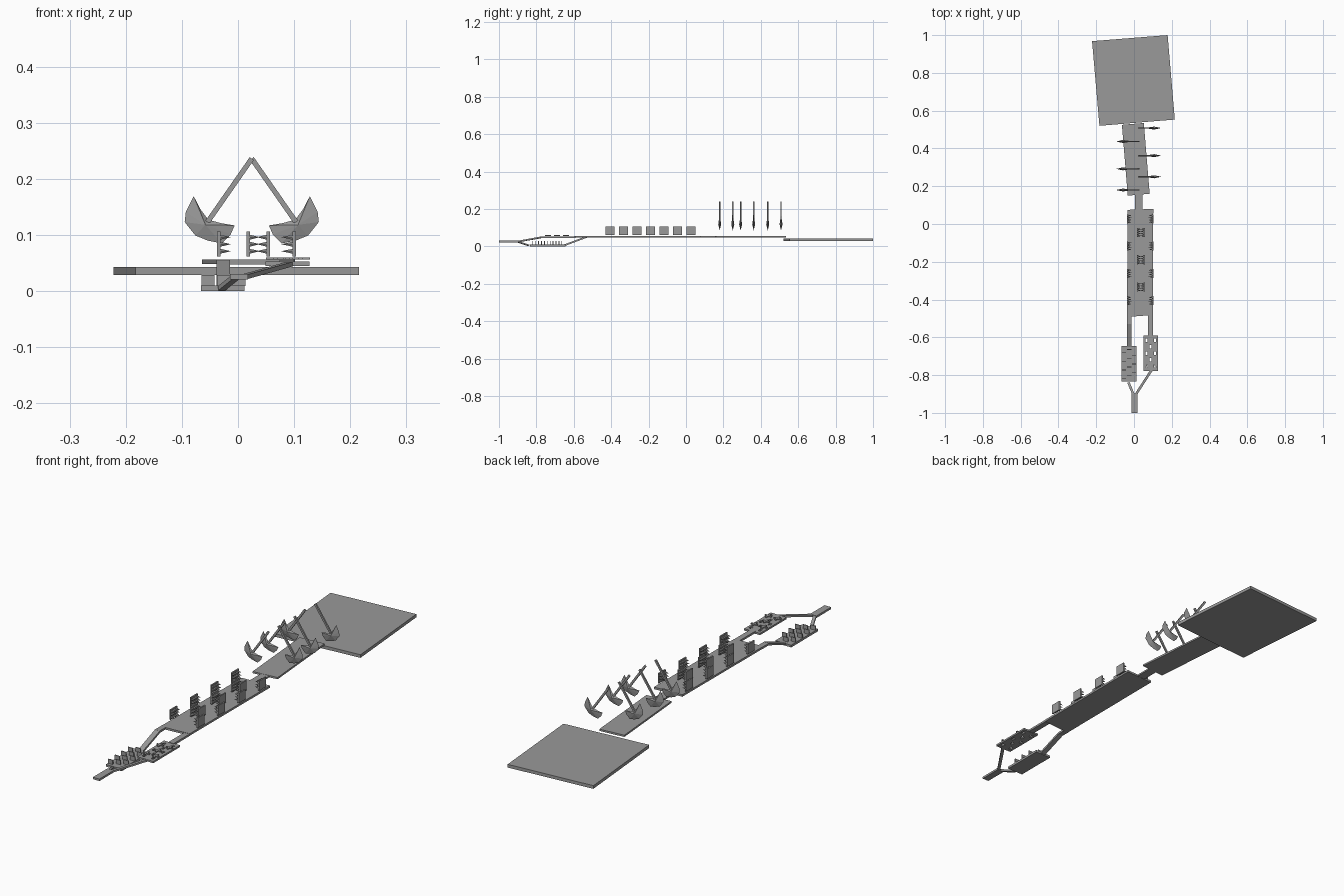
import bpy, bmesh, math
from mathutils import Vector, Matrix

if "Cube" in bpy.data.objects:
    bpy.data.objects.remove(bpy.data.objects["Cube"])

grey = bpy.data.materials.new("plain_grey")
grey.diffuse_color = (0.32, 0.32, 0.32, 1)
grey.use_nodes = True
grey.node_tree.nodes["Principled BSDF"].inputs["Base Color"].default_value = grey.diffuse_color


def finish(name, bm):
    bmesh.ops.recalc_face_normals(bm, faces=bm.faces)
    me = bpy.data.meshes.new(name)
    bm.to_mesh(me)
    bm.free()
    me.materials.append(grey)
    ob = bpy.data.objects.new(name, me)
    bpy.context.collection.objects.link(ob)
    return ob


def add_prism(bm, outline, z0, z1):
    """Extrude a flat outline between two heights."""
    low = [bm.verts.new((x, y, z0)) for x, y in outline]
    top = [bm.verts.new((x, y, z1)) for x, y in outline]
    bm.faces.new(low)
    bm.faces.new(top)
    n = len(outline)
    for i in range(n):
        j = (i + 1) % n
        bm.faces.new((low[i], low[j], top[j], top[i]))


def add_box(bm, x0, x1, y0, y1, z0, z1):
    add_prism(bm, [(x0, y0), (x1, y0), (x1, y1), (x0, y1)], z0, z1)


def add_beam(bm, a, b, width, thick, side):
    """Rectangular bar from a to b, its width measured along side."""
    a, b, side = Vector(a), Vector(b), Vector(side).normalized()
    up = (b - a).cross(side).normalized() * thick / 2
    w = side * width / 2
    ends = [[bm.verts.new(p + s * w + t * up) for s, t in ((-1, -1), (1, -1), (1, 1), (-1, 1))]
            for p in (a, b)]
    bm.faces.new(ends[0])
    bm.faces.new(ends[1])
    for i in range(4):
        j = (i + 1) % 4
        bm.faces.new((ends[0][i], ends[0][j], ends[1][j], ends[1][i]))


def prism(name, outline, z0, z1):
    bm = bmesh.new()
    add_prism(bm, outline, z0, z1)
    return finish(name, bm)


def box(name, *dims):
    bm = bmesh.new()
    add_box(bm, *dims)
    return finish(name, bm)


def beam(name, *args):
    bm = bmesh.new()
    add_beam(bm, *args)
    return finish(name, bm)


# Large end platform and the walkway leading to it
prism("end_platform", [(-0.183, 0.52), (0.216, 0.553), (0.178, 1.0), (-0.222, 0.968)], 0.029, 0.043)
prism("axe_walkway", [(-0.033, 0.15), (0.083, 0.16), (0.052, 0.535), (-0.064, 0.525)], 0.048, 0.056)
box("walkway_link", 0.005, 0.045, 0.07, 0.16, 0.048, 0.055)

# Main deck with its two rails
prism("main_deck", [(-0.037, -0.492), (0.1, -0.482), (0.102, 0.08), (-0.034, 0.075)], 0.047, 0.056)
box("left_rail", -0.038, -0.014, -0.53, -0.485, 0.047, 0.056)
beam("left_ramp", (-0.026, -0.527, 0.052), (-0.026, -0.65, 0.006), 0.024, 0.009, (1, 0, 0))
box("right_rail", 0.074, 0.1, -0.595, -0.48, 0.046, 0.055)

# Start platform and the forked paths
box("start_platform", -0.014, 0.018, -1.0, -0.897, 0.021, 0.03)
beam("low_path", (-0.004, -0.9, 0.025), (-0.029, -0.84, 0.005), 0.013, 0.008, (1, 0.3, 0))
beam("high_path", (0.01, -0.902, 0.025), (0.092, -0.775, 0.048), 0.013, 0.008, (1, -0.65, 0))

# Low platform with staggered upright plates
box("low_platform", -0.066, 0.012, -0.835, -0.645, 0.0, 0.01)
bm = bmesh.new()
for i in range(11):
    x = -0.065 + 0.0275 * (i % 3)
    y = -0.819 + 0.0155 * i
    add_box(bm, x, x + 0.023, y - 0.002, y + 0.002, 0.009, 0.029)
finish("low_platform_plates", bm)

# High platform with punched holes
bm = bmesh.new()
cols, rows = 7, 11
for i in range(cols):
    for j in range(rows):
        if i in (1, 3, 5) and j % 4 == (3 if i == 3 else 1):
            continue
        x0, y0 = 0.049 + 0.0112 * i, -0.778 + 0.0171 * j
        corners = [(x0, y0), (x0 + 0.0112, y0), (x0 + 0.0112, y0 + 0.0171), (x0, y0 + 0.0171)]
        bm.faces.new([bm.verts.new((x, y, 0.053)) for x, y in corners])
bmesh.ops.remove_doubles(bm, verts=bm.verts, dist=0.001)
slab = finish("high_platform", bm)
for p in slab.data.polygons:
    if p.normal.z < 0:
        p.flip()
mod = slab.modifiers.new("thickness", 'SOLIDIFY')
mod.thickness = 0.008
mod.offset = -1

# Small flat crosses above the high platform
bm = bmesh.new()
for x, y in ((0.066, -0.738), (0.112, -0.738), (0.089, -0.69), (0.066, -0.641), (0.112, -0.641)):
    add_box(bm, x - 0.016, x + 0.016, y - 0.004, y + 0.004, 0.056, 0.060)
    add_box(bm, x - 0.004, x + 0.004, y - 0.016, y + 0.016, 0.0561, 0.0601)
finish("spinner_crosses", bm)


def spike_wall(name, x, y, d, reach):
    """Upright plate with a grid of spikes pointing along d in x."""
    bm = bmesh.new()
    add_box(bm, x - 0.003, x + 0.003, y - 0.024, y + 0.024, 0.062, 0.106)
    for r in range(3):
        for c in range(4):
            pos = (x + d * (0.003 + reach / 2), y - 0.0175 + 0.0117 * c, 0.071 + 0.0125 * r)
            bmesh.ops.create_cone(
                bm, cap_ends=True, segments=6, radius1=0.005, radius2=0, depth=reach,
                matrix=Matrix.Translation(pos) @ Matrix.Rotation(d * math.pi / 2, 4, 'Y'))
    finish(name, bm)


# Spiked walls along the sides and in the middle of the deck
for k in range(7):
    y = -0.406 + 0.0722 * k
    if k % 2 == 0:
        spike_wall("left_spike_wall", -0.034, y, 1, 0.018)
        spike_wall("right_spike_wall", 0.1, y, -1, 0.02)
    else:
        spike_wall("middle_spike_wall", 0.018, y, 1, 0.018)
        spike_wall("middle_spike_wall", 0.054, y, -1, 0.018)

# Swinging axes: crescent blade outline in x and z, mirrored about the pivot
PIVOT = 0.0245
CRESCENT = [(-0.079, 0.169), (-0.067, 0.146), (-0.053, 0.127), (-0.03, 0.121), (-0.006, 0.117),
            (-0.013, 0.101), (-0.029, 0.085), (-0.054, 0.09), (-0.076, 0.099), (-0.095, 0.123),
            (-0.093, 0.141)]


def axe(y, mirror):
    def mx(x):
        return 2 * PIVOT - x if mirror else x
    bm = bmesh.new()
    rim = [bm.verts.new((mx(x), y, z)) for x, z in CRESCENT]
    for s in (-1, 1):
        ridge = bm.verts.new((mx(-0.058), y + s * 0.008, 0.118))
        for i in range(len(rim)):
            bm.faces.new((rim[i], rim[(i + 1) % len(rim)], ridge))
    finish("axe_blade", bm)
    beam("axe_handle", (PIVOT, y, 0.236), (mx(-0.055), y, 0.122), 0.007, 0.009, (0, 1, 0))


for y in (0.18, 0.292, 0.437):
    axe(y, False)
for y in (0.25, 0.362, 0.508):
    axe(y, True)
